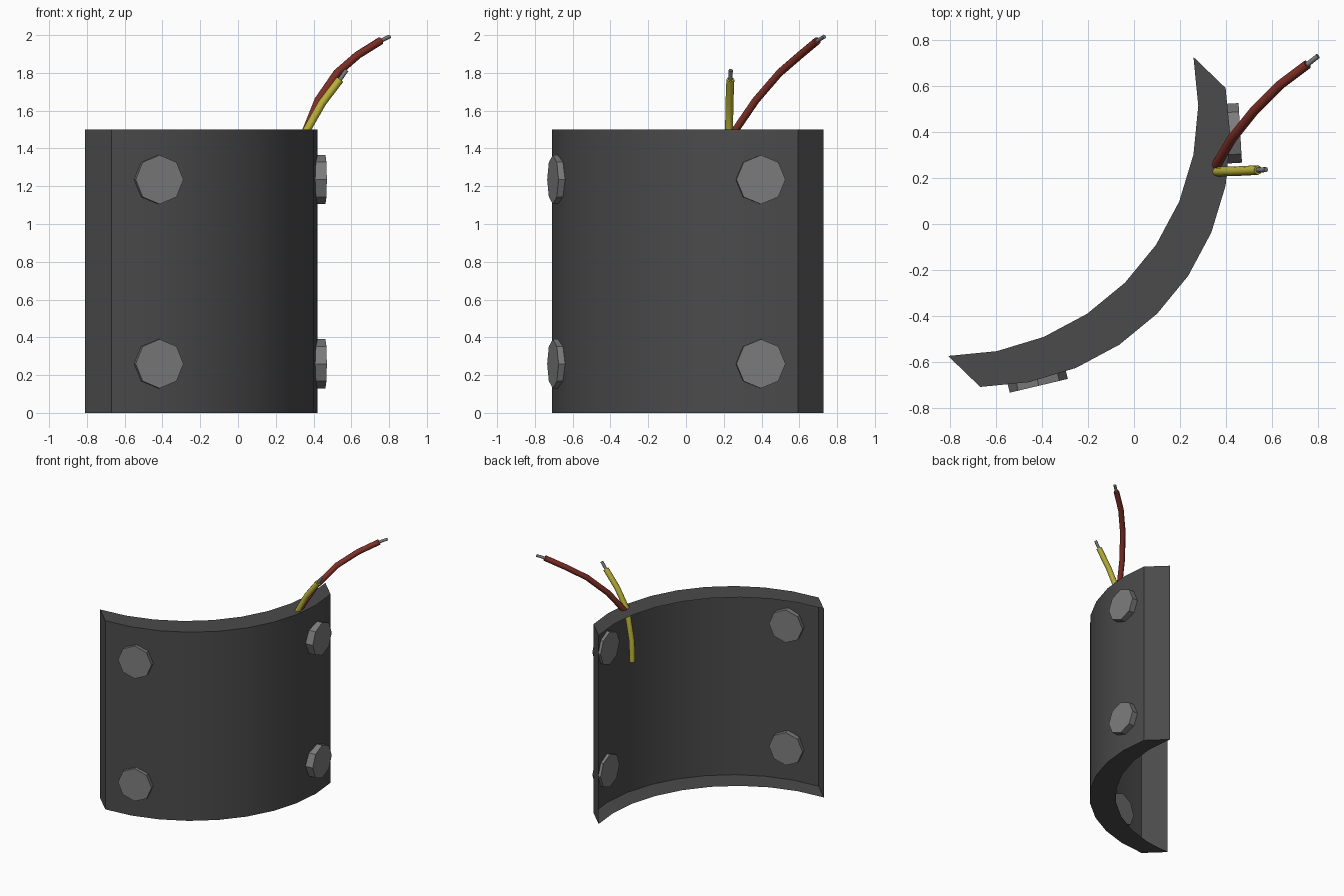
import bpy, bmesh, math
from mathutils import Vector, Matrix

if "Cube" in bpy.data.objects:
    bpy.data.objects.remove(bpy.data.objects["Cube"])


def material(name, rgb):
    m = bpy.data.materials.new(name)
    m.diffuse_color = (*rgb, 1)
    m.use_nodes = True
    m.node_tree.nodes["Principled BSDF"].inputs["Base Color"].default_value = m.diffuse_color
    return m


DARK = material("dark_grey", (0.07, 0.07, 0.07))
STEEL = material("steel", (0.2, 0.2, 0.2))
RED = material("red", (0.22, 0.03, 0.02))
YELLOW = material("yellow", (0.5, 0.45, 0.04))


def add_mesh(name, bm, mat):
    me = bpy.data.meshes.new(name)
    bm.to_mesh(me)
    bm.free()
    me.materials.append(mat)
    ob = bpy.data.objects.new(name, me)
    bpy.context.collection.objects.link(ob)
    return ob


# Curved plate: outer wall, rims and ends; the concave side is open
H, R, SEGS = 1.5, 1.09, 9
STEP = math.radians(11.25)
outer = [Vector((-0.67 + R * math.cos(-math.pi / 2 + i * STEP),
                 0.38 + R * math.sin(-math.pi / 2 + i * STEP), 0))
         for i in range(SEGS + 1)]
inward = Vector((-0.14, 0.135, 0))
up = Vector((0, 0, H))

bm = bmesh.new()
rows = [[bm.verts.new(p + off) for p in outer]
        for off in (inward, Vector(), up, inward + up)]
for a, b in zip(rows, rows[1:]):
    for i in range(SEGS):
        bm.faces.new((a[i], a[i + 1], b[i + 1], b[i]))
bm.faces.new([r[0] for r in rows])
bm.faces.new([r[-1] for r in reversed(rows)])
plate = add_mesh("curved_plate", bm, DARK)
bpy.context.view_layer.objects.active = plate
plate.select_set(True)
bpy.ops.object.shade_smooth_by_angle(angle=math.radians(30))


# Octagonal bolts, passing through the wall
def bolt(name, face_centre, normal, depth=0.07):
    n = Vector(normal).normalized()
    z = Vector((0, 0, 1))
    x = z.cross(n)
    m = Matrix((x, z, n)).transposed().to_4x4()
    m.translation = Vector(face_centre) - n * depth / 2
    b = bmesh.new()
    bmesh.ops.create_cone(b, cap_ends=True, segments=8, radius1=0.13,
                          radius2=0.13, depth=depth, matrix=m)
    bmesh.ops.recalc_face_normals(b, faces=b.faces)
    add_mesh(name, b, STEEL)


for level, z in (("lower", 0.26), ("upper", 1.235)):
    bolt(f"{level}_left_bolt", (-0.415, -0.705, z), (0.23, -0.97, 0))
    bolt(f"{level}_right_bolt", (0.463, 0.397, z), (0.998, 0.057, 0))


# Wires with bare metal tips
def tube(name, points, radius, mat):
    cu = bpy.data.curves.new(name, "CURVE")
    cu.dimensions = "3D"
    cu.bevel_depth = radius
    cu.bevel_resolution = 2
    cu.use_fill_caps = True
    s = cu.splines.new("POLY")
    s.points.add(len(points) - 1)
    for sp, p in zip(s.points, points):
        sp.co = (*p, 1)
    cu.materials.append(mat)
    bpy.context.collection.objects.link(bpy.data.objects.new(name, cu))


red = [(0.355, 0.25, 1.48), (0.425, 0.37, 1.655), (0.525, 0.495, 1.80),
       (0.635, 0.605, 1.895), (0.755, 0.695, 1.97)]
yellow = [(0.31, 0.23, 1.09), (0.315, 0.23, 1.25), (0.36, 0.228, 1.49),
          (0.445, 0.23, 1.64), (0.54, 0.235, 1.765)]
tube("red_wire", red, 0.021, RED)
tube("yellow_wire", yellow, 0.021, YELLOW)
tube("red_wire_tip", [red[-1], (0.802, 0.732, 1.992)], 0.011, STEEL)
tube("yellow_wire_tip", [yellow[-1], (0.575, 0.237, 1.815)], 0.011, STEEL)
